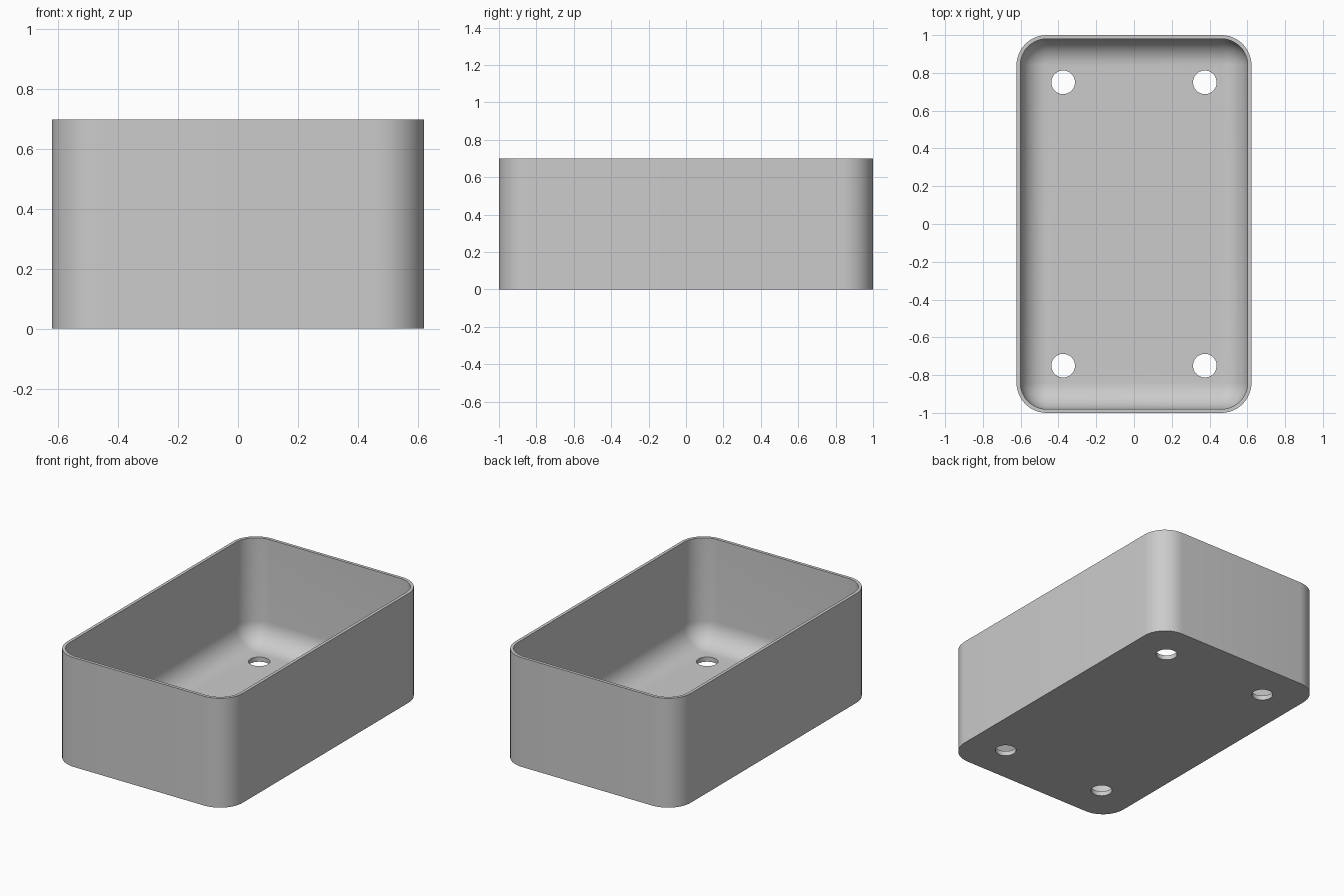
import bpy, bmesh
from math import sin, cos, pi

cube = bpy.data.objects.get("Cube")
if cube:
    bpy.data.objects.remove(cube, do_unlink=True)

HALF_X, HALF_Y, HEIGHT = 0.622, 1.0, 0.70
CORNER, WALL, FLOOR = 0.16, 0.02, 0.03
FILLET = CORNER - WALL
HOLE_X, HOLE_Y, HOLE_R = 0.375, 0.75, 0.0625
STEPS = 12

grey = bpy.data.materials.new("light grey")
grey.use_nodes = True
colour = (0.6, 0.6, 0.6, 1)
grey.diffuse_color = colour
grey.node_tree.nodes["Principled BSDF"].inputs["Base Color"].default_value = colour


def rounded_ring(bm, inset, z):
    """Rounded rectangle of vertices, inset from the outer outline."""
    radius = CORNER - inset
    cx, cy = HALF_X - CORNER, HALF_Y - CORNER
    ring = []
    for quarter, (sx, sy) in enumerate([(1, 1), (-1, 1), (-1, -1), (1, -1)]):
        for i in range(STEPS + 1):
            a = (quarter + i / STEPS) * pi / 2
            ring.append(bm.verts.new((sx * cx + radius * cos(a), sy * cy + radius * sin(a), z)))
    return ring


# Tray shell: outer wall, rim, inner wall, filleted floor
bm = bmesh.new()
levels = [(0, 0), (0, HEIGHT), (WALL, HEIGHT)]
for i in range(STEPS + 1):
    a = i / STEPS * pi / 2
    levels.append((WALL + FILLET * (1 - cos(a)), FLOOR + FILLET * (1 - sin(a))))
rings = [rounded_ring(bm, inset, z) for inset, z in levels]
for low, high in zip(rings, rings[1:]):
    for i in range(len(low)):
        j = (i + 1) % len(low)
        bm.faces.new((low[i], low[j], high[j], high[i]))
bm.faces.new(rings[0][::-1])
bm.faces.new(rings[-1])
bmesh.ops.remove_doubles(bm, verts=bm.verts, dist=0.0001)
bmesh.ops.recalc_face_normals(bm, faces=bm.faces)
mesh = bpy.data.meshes.new("tray")
bm.to_mesh(mesh)
bm.free()
mesh.materials.append(grey)
tray = bpy.data.objects.new("tray", mesh)
bpy.context.collection.objects.link(tray)

# Four floor holes
for sx in (-1, 1):
    for sy in (-1, 1):
        bpy.ops.mesh.primitive_cylinder_add(vertices=48, radius=HOLE_R, depth=0.2,
                                            location=(sx * HOLE_X, sy * HOLE_Y, 0))
        cutter = bpy.context.object
        cutter.name = "hole_cutter"
        cutter.hide_render = True
        cutter.data.materials.append(grey)
        bpy.ops.object.select_all(action='DESELECT')
        tray.select_set(True)
        bpy.context.view_layer.objects.active = tray
        cut = tray.modifiers.new("hole", 'BOOLEAN')
        cut.operation = 'DIFFERENCE'
        cut.solver = 'EXACT'
        cut.object = cutter
        bpy.ops.object.modifier_apply(modifier=cut.name)
        bpy.data.objects.remove(cutter, do_unlink=True)

bpy.ops.object.shade_smooth_by_angle(angle=pi / 6)
